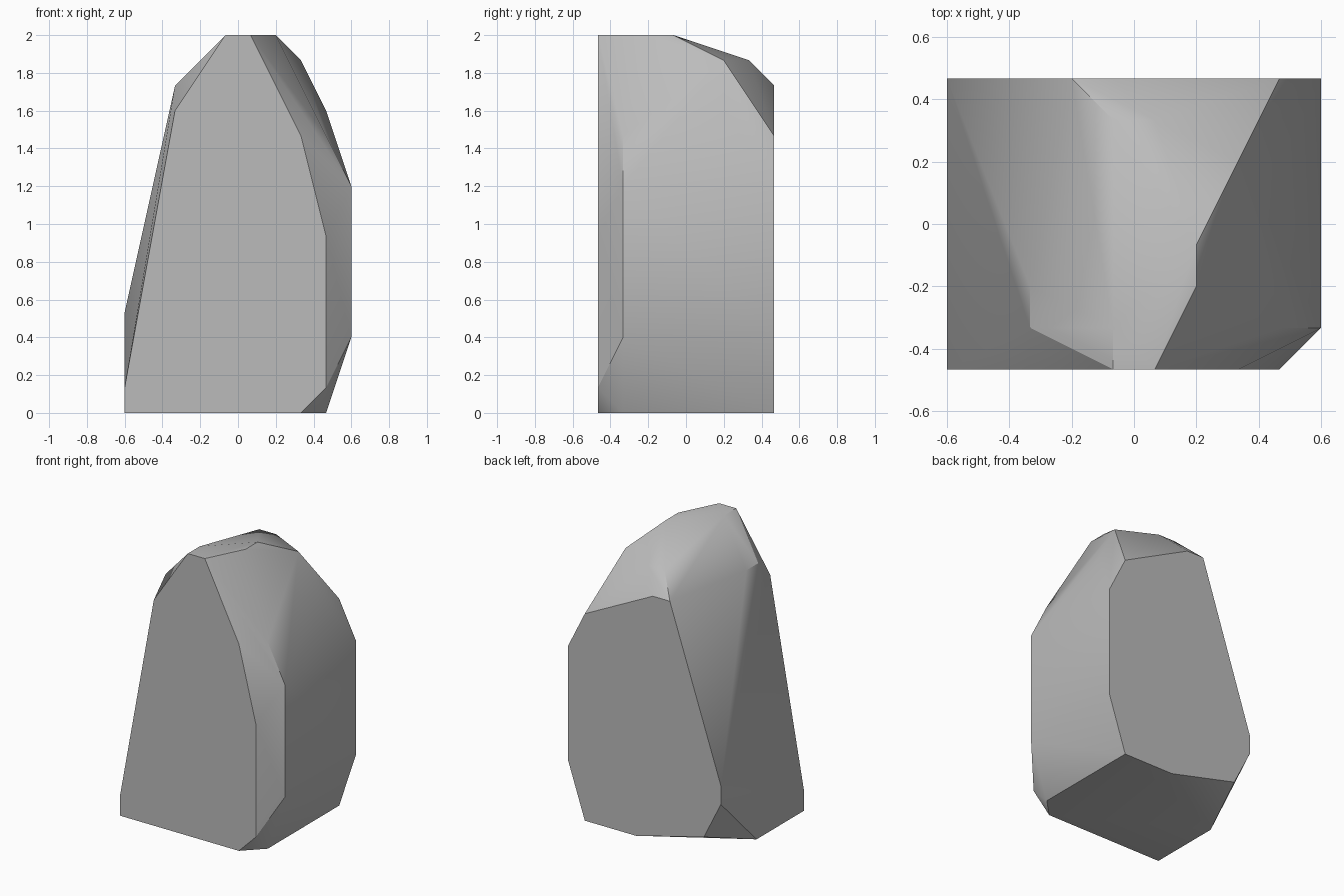
import bpy
import bmesh
import math
from mathutils import Vector

default_cube = bpy.data.objects.get("Cube")
if default_cube:
    bpy.data.objects.remove(default_cube, do_unlink=True)

# Stone material
stone = bpy.data.materials.new("grey_stone")
stone.use_nodes = True
colour = (0.5, 0.5, 0.5, 1)
stone.diffuse_color = colour
stone.node_tree.nodes["Principled BSDF"].inputs["Base Color"].default_value = colour

# The rock is laid out on a coarse grid: 9 cells wide, 7 deep, 15 high
CELL = 2 / 15
WIDTH, DEPTH = 9, 7

# Outlines (x, z) of the flat front and back faces
front_outline = [(0, 0), (0, 1), (2, 12), (4, 15), (5, 15),
                 (7, 11), (8, 7), (8, 1), (7, 0)]
back_outline = [(0, 3), (0, 4), (3, 13), (4, 13), (8, 11),
                (9, 9), (9, 3), (8, 0), (5, 0), (1, 1)]

# Corners (x, y, z) between the two faces
crown = [(4, 1, 15), (6, 2, 15), (6, 3, 15), (4, 6, 14), (5, 6, 14),
         (7, 5, 14), (2, 1, 13), (2, 2, 13)]
side_corners = [(8, 5, 12), (8, 1, 11), (9, 1, 9), (9, 1, 3)]
base_corners = [(8, 1, 0), (0, 4, 0)]

corners = [(x, 0, z) for x, z in front_outline]
corners += [(x, DEPTH, z) for x, z in back_outline]
corners += crown + side_corners + base_corners

# Wrap the corners in a convex shell
bm = bmesh.new()
for x, y, z in corners:
    bm.verts.new(Vector((x - WIDTH / 2, y - DEPTH / 2, z)) * CELL)
bmesh.ops.convex_hull(bm, input=bm.verts[:])
bmesh.ops.dissolve_limit(bm, angle_limit=math.radians(0.5),
                         verts=bm.verts[:], edges=bm.edges[:])
bmesh.ops.recalc_face_normals(bm, faces=bm.faces[:])
mesh = bpy.data.meshes.new("rock")
bm.to_mesh(mesh)
bm.free()
mesh.materials.append(stone)

rock = bpy.data.objects.new("rock", mesh)
bpy.context.collection.objects.link(rock)

# Soft shading with crisp main edges
bpy.ops.object.select_all(action="DESELECT")
rock.select_set(True)
bpy.context.view_layer.objects.active = rock
bpy.ops.object.shade_smooth_by_angle(angle=math.radians(30))
